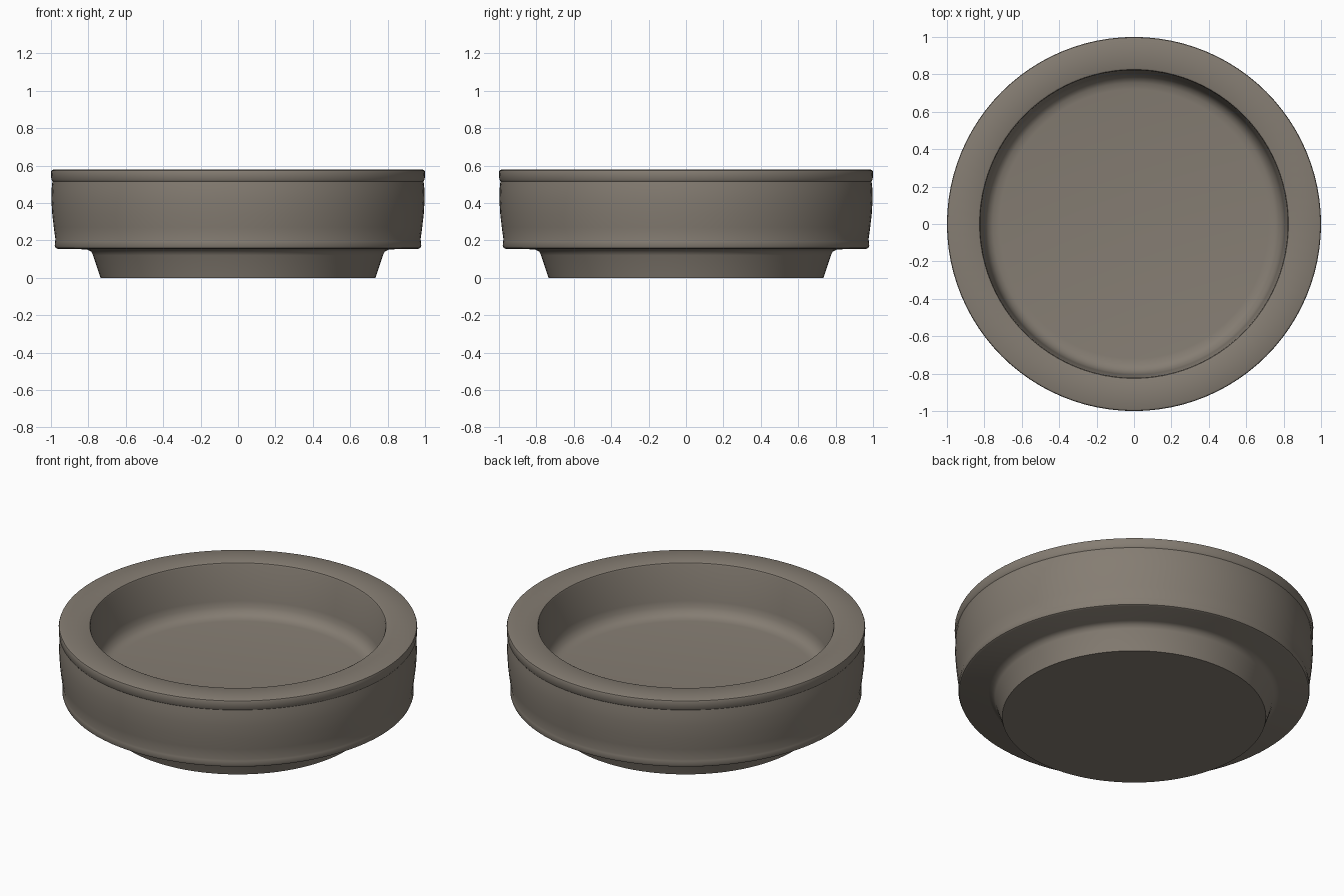
import bpy, bmesh, math

if "Cube" in bpy.data.objects:
    bpy.data.objects.remove(bpy.data.objects["Cube"])

SEGMENTS = 96

# Single stone-grey colour
stone = bpy.data.materials.new("warm grey stone")
stone.diffuse_color = (0.235, 0.205, 0.17, 1)
stone.use_nodes = True
stone.node_tree.nodes["Principled BSDF"].inputs["Base Color"].default_value = stone.diffuse_color


def lathe(name, profile, material):
    """Revolve an (r, z) profile about z; r = 0 ends are closed with a flat cap."""
    bm = bmesh.new()
    rings = []
    for r, z in profile:
        rings.append([bm.verts.new((r * math.cos(2 * math.pi * i / SEGMENTS),
                                    r * math.sin(2 * math.pi * i / SEGMENTS), z))
                      for i in range(SEGMENTS)])
    for a, b in zip(rings, rings[1:]):
        for i in range(SEGMENTS):
            j = (i + 1) % SEGMENTS
            bm.faces.new((a[i], a[j], b[j], b[i]))
    bm.faces.new(rings[0][::-1])
    bm.faces.new(rings[-1])
    bmesh.ops.recalc_face_normals(bm, faces=bm.faces)
    mesh = bpy.data.meshes.new(name)
    bm.to_mesh(mesh)
    bm.free()
    obj = bpy.data.objects.new(name, mesh)
    bpy.context.collection.objects.link(obj)
    mesh.materials.append(material)
    bpy.context.view_layer.objects.active = obj
    obj.select_set(True)
    bpy.ops.object.shade_smooth_by_angle(angle=math.radians(40))
    return obj


# Tapered foot, bulging outer wall with rim bead, and hollow with rounded floor edge
dish_profile = [
    (0.735, 0.0), (0.775, 0.12), (0.785, 0.14), (0.81, 0.152),
    (0.965, 0.155), (0.975, 0.16), (0.98, 0.172), (0.978, 0.195), (0.976, 0.205),
    (0.985, 0.27), (0.993, 0.34), (0.998, 0.42), (0.996, 0.48), (0.992, 0.516),
    (0.998, 0.525), (1.0, 0.565), (0.997, 0.574), (0.988, 0.578),
    (0.835, 0.578), (0.826, 0.574), (0.822, 0.565),
    (0.805, 0.35), (0.798, 0.315), (0.78, 0.285), (0.755, 0.27), (0.72, 0.265),
]
lathe("dish", dish_profile, stone)
